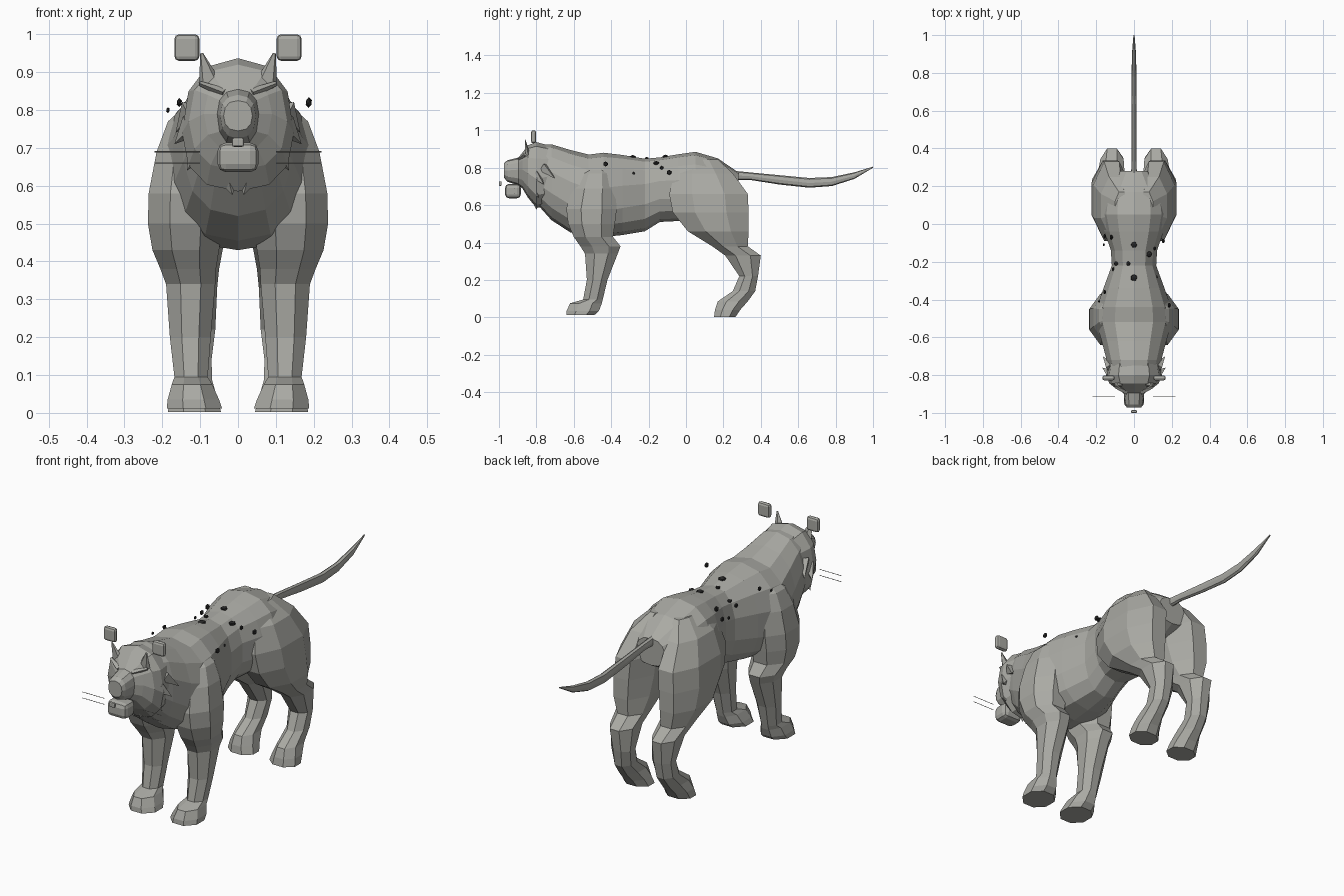
import bpy, bmesh, math
from mathutils import Vector, Matrix

if "Cube" in bpy.data.objects:
    bpy.data.objects.remove(bpy.data.objects["Cube"], do_unlink=True)


def material(name, rgb):
    m = bpy.data.materials.new(name)
    m.use_nodes = True
    m.diffuse_color = (*rgb, 1)
    m.node_tree.nodes["Principled BSDF"].inputs["Base Color"].default_value = (*rgb, 1)
    return m


FUR = material("grey fur", (0.4, 0.4, 0.37))
DARK = material("dark spots", (0.02, 0.02, 0.02))


def finish(name, bm, mat=FUR, mirror=False):
    bmesh.ops.recalc_face_normals(bm, faces=bm.faces[:])
    mesh = bpy.data.meshes.new(name)
    bm.to_mesh(mesh)
    bm.free()
    mesh.materials.append(mat)
    ob = bpy.data.objects.new(name, mesh)
    bpy.context.collection.objects.link(ob)
    if mirror:
        ob.modifiers.new("mirror", 'MIRROR').use_clip = False
    return ob


def loft(name, rings, mirror=False):
    bm = bmesh.new()
    rows = [[bm.verts.new(p) for p in ring] for ring in rings]
    n = len(rows[0])
    for a, b in zip(rows, rows[1:]):
        for i in range(n):
            j = (i + 1) % n
            bm.faces.new((a[i], a[j], b[j], b[i]))
    bm.faces.new(rows[0])
    bm.faces.new(rows[-1])
    return finish(name, bm, FUR, mirror)


def soft(v, power):
    return math.copysign(abs(v) ** power, v)


def trunk_ring(y, low, mid, high, half, n=14, power=0.85):
    """Upright ring: widest at mid, reaching from low to high."""
    ring = []
    for i in range(n):
        a = math.tau * i / n + math.pi / 2
        c, s = soft(math.cos(a), power), soft(math.sin(a), power)
        ring.append((half * c, y, mid + s * (high - mid if s > 0 else mid - low)))
    return ring


def limb_ring(z, y0, y1, x0, x1, n=8):
    """Level ring filling the box y0..y1, x0..x1."""
    ring = []
    for i in range(n):
        a = math.tau * (i + 0.5) / n
        c, s = math.cos(a) / 0.924, math.sin(a) / 0.924
        ring.append(((x0 + x1) / 2 + c * (x1 - x0) / 2, (y0 + y1) / 2 + s * (y1 - y0) / 2, z))
    return ring


def rounded_box(name, centre, size, bevel, mirror=False):
    bm = bmesh.new()
    bmesh.ops.create_cube(bm, size=1)
    bmesh.ops.scale(bm, vec=size, verts=bm.verts)
    bmesh.ops.bevel(bm, geom=bm.edges[:], offset=bevel, segments=2, profile=0.5, affect='EDGES')
    bmesh.ops.translate(bm, vec=centre, verts=bm.verts)
    return finish(name, bm, FUR, mirror)


def spike(name, base, tip, wide, thin, r2=0.0, sides=4):
    """Flattened cone from base to tip, mirrored to the other side."""
    bm = bmesh.new()
    way = Vector(tip) - Vector(base)
    bmesh.ops.create_cone(bm, cap_ends=True, segments=sides, radius1=1, radius2=r2, depth=way.length)
    side = Vector((0, 1, 0)).cross(way).normalized()
    front = way.normalized().cross(side)
    turn = Matrix((side * wide, front * thin, way.normalized())).transposed().to_4x4()
    turn.translation = (Vector(base) + Vector(tip)) / 2
    bmesh.ops.transform(bm, matrix=turn, verts=bm.verts)
    return finish(name, bm, FUR, True)


# Torso from neck to rump
loft("torso", [trunk_ring(*s) for s in (
    (-.80, .61, .76, .92, .12), (-.72, .52, .72, .925, .148), (-.62, .455, .66, .895, .175),
    (-.52, .43, .62, .87, .205), (-.44, .43, .62, .88, .20), (-.34, .44, .64, .868, .165),
    (-.22, .46, .66, .848, .12), (-.14, .51, .68, .855, .125), (-.04, .515, .68, .872, .16),
    (.05, .53, .68, .885, .18), (.17, .58, .68, .85, .165), (.28, .64, .70, .775, .08))])

# Head and snout
loft("head", [trunk_ring(*s, 12) for s in (
    (-.70, .60, .76, .91, .13), (-.80, .585, .74, .937, .148), (-.845, .64, .77, .92, .13),
    (-.875, .69, .79, .88, .09), (-.895, .705, .79, .855, .055), (-.955, .725, .785, .84, .047),
    (-.972, .745, .785, .825, .038))])

# Face details
rounded_box("muzzle", (0, -.925, .675), (.108, .085, .078), .022)
rounded_box("nose", (0, -.993, .715), (.032, .014, .024), .005)
rounded_box("round_ears", (.135, -.815, .965), (.066, .027, .07), .012, True)
spike("pointed_ears", (.072, -.845, .86), (.096, -.86, .95), .034, .016, 0.12, 5)
spike("brows", (.035, -.885, .845), (.10, -.86, .87), .013, .018, 0.5)
for base, tip in (((.12, -.80, .76), (.168, -.76, .71)),
                  ((.10, -.81, .70), (.135, -.79, .64)),
                  ((.12, -.76, .80), (.165, -.70, .74))):
    spike("cheek_tuft", base, tip, .035, .03)
spike("chin_tuft", (.03, -.80, .64), (.015, -.80, .575), .04, .03)
for z in (.69, .66):
    spike("whisker", (.10, -.915, z), (.22, -.915, z), .0015, .0015, 1.0)

# Front legs with shoulders and paws
loft("front_legs", [limb_ring(*s) for s in (
    (.82, -.53, -.42, .07, .13), (.77, -.57, -.40, .06, .185), (.69, -.61, -.38, .05, .215),
    (.58, -.64, -.37, .04, .236), (.50, -.63, -.38, .04, .238), (.43, -.60, -.39, .05, .226),
    (.38, -.565, -.35, .058, .205), (.34, -.54, -.365, .06, .19), (.20, -.53, -.42, .072, .18),
    (.095, -.55, -.445, .08, .168), (.075, -.62, -.45, .068, .175), (.035, -.638, -.465, .05, .186),
    (.012, -.64, -.49, .042, .188))], True)

# Hind legs with thighs, hocks and paws
loft("hind_legs", [limb_ring(*s) for s in (
    (.845, .00, .17, .03, .10), (.77, -.06, .25, .03, .175), (.66, -.09, .33, .02, .215),
    (.56, -.07, .335, .025, .225), (.46, .01, .335, .035, .22), (.38, .14, .33, .05, .19),
    (.33, .21, .40, .055, .178), (.22, .285, .385, .06, .165), (.14, .25, .37, .07, .162),
    (.085, .17, .33, .068, .168), (.04, .155, .29, .055, .18), (.003, .15, .265, .045, .185))], True)

# Tail
loft("tail", [trunk_ring(*s, 8) for s in (
    (.24, .735, .76, .785, .016), (.34, .735, .755, .775, .013), (.50, .71, .735, .76, .013),
    (.66, .693, .718, .745, .014), (.78, .702, .725, .75, .013), (.90, .74, .757, .775, .011),
    (1.0, .80, .803, .806, .003))])

# Dark spots on the back: x, y, z, radius
for x, y, z, r in ((0, -.11, .858, .018), (0, -.285, .855, .02), (.08, -.16, .825, .017),
                   (.11, -.13, .80, .011), (.155, -.09, .775, .014), (.07, -.255, .815, .012),
                   (.12, -.28, .77, .009), (.105, -.32, .80, .009), (.187, -.43, .82, .014),
                   (-.155, -.065, .78, .013), (-.12, -.07, .82, .014), (-.16, -.11, .77, .009),
                   (-.095, -.21, .80, .012), (-.03, -.21, .85, .012), (-.11, -.24, .77, .012),
                   (-.155, -.36, .82, .012), (-.185, -.41, .80, .008)):
    bm = bmesh.new()
    bmesh.ops.create_icosphere(bm, subdivisions=1, radius=r)
    bmesh.ops.scale(bm, vec=(.65, 1, 1) if abs(x) > .1 else (1, 1, .65), verts=bm.verts)
    bmesh.ops.translate(bm, vec=(x, y, z), verts=bm.verts)
    finish("spot", bm, DARK)
